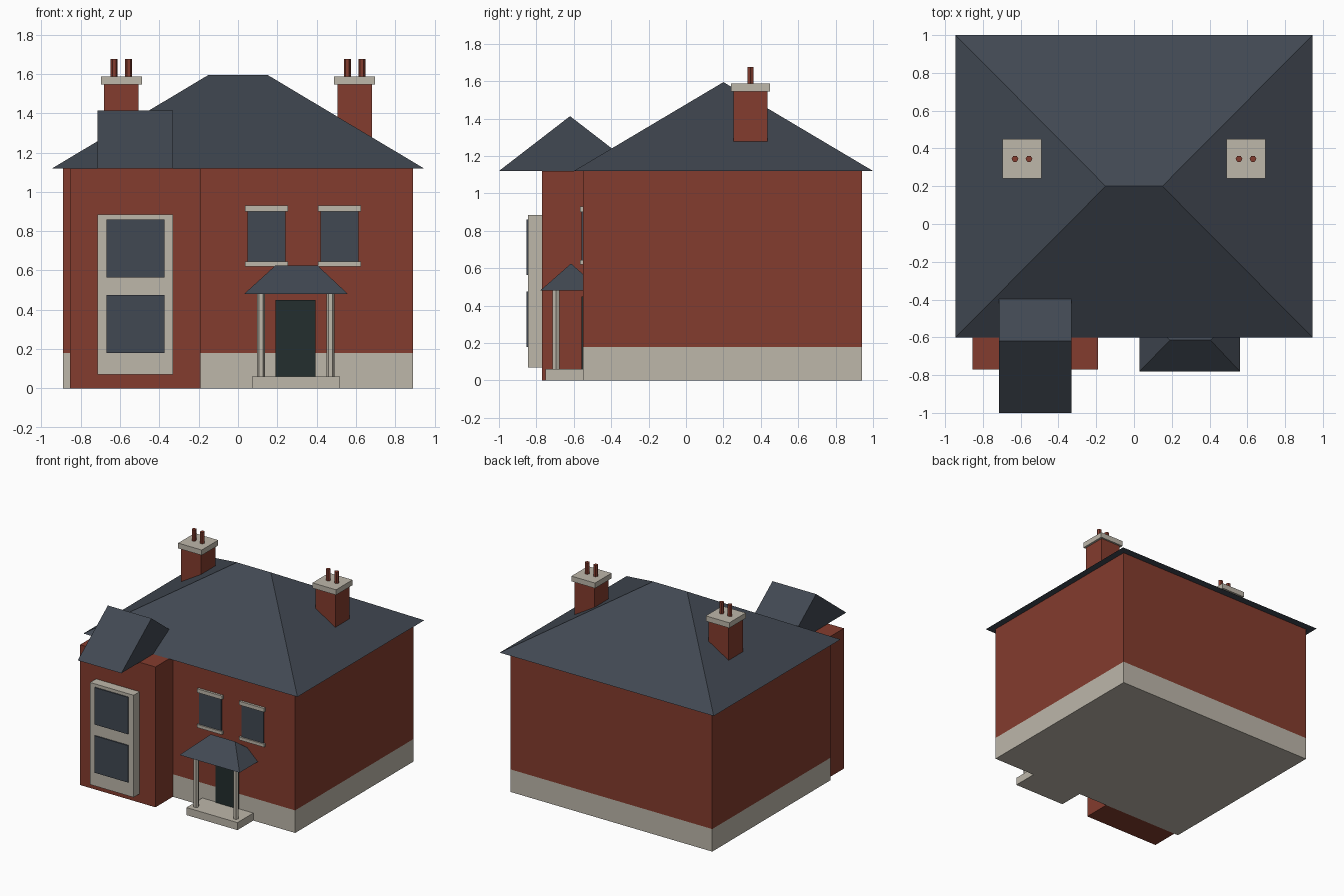
import bpy
import bmesh
import math
from mathutils import Matrix

old = bpy.data.objects.get("Cube")
if old:
    bpy.data.objects.remove(old, do_unlink=True)


def linear(v):
    v /= 255
    return v / 12.92 if v <= 0.04045 else ((v + 0.055) / 1.055) ** 2.4


def material(name, r, g, b):
    m = bpy.data.materials.new(name)
    colour = (linear(r), linear(g), linear(b), 1)
    m.use_nodes = True
    m.diffuse_color = colour
    bsdf = m.node_tree.nodes["Principled BSDF"]
    bsdf.inputs["Base Color"].default_value = colour
    bsdf.inputs["Roughness"].default_value = 0.9
    return m


BRICK = material("red brick", 132, 60, 46)
STONE = material("pale stone", 189, 183, 170)
SLATE = material("slate", 65, 72, 82)
DOOR = material("dark green paint", 35, 46, 46)


def finish(name, bm, *mats):
    bmesh.ops.recalc_face_normals(bm, faces=bm.faces)
    mesh = bpy.data.meshes.new(name)
    bm.to_mesh(mesh)
    bm.free()
    for m in mats:
        mesh.materials.append(m)
    obj = bpy.data.objects.new(name, mesh)
    bpy.context.collection.objects.link(obj)
    return obj


def box_mesh(x, y, z):
    bm = bmesh.new()
    bmesh.ops.create_cube(bm, size=1)
    for v in bm.verts:
        v.co = [lim[0] if c < 0 else lim[1] for c, lim in zip(v.co, (x, y, z))]
    return bm


def box(name, x, y, z, mat):
    return finish(name, box_mesh(x, y, z), mat)


def roof(name, x, y, z, ridge_x, mat=SLATE):
    """Closed roof with its ridge along x; a full-width ridge makes gables."""
    bm = bmesh.new()
    mid = (y[0] + y[1]) / 2
    a, b, c, d = [bm.verts.new((px, py, z[0])) for px, py in
                  ((x[0], y[0]), (x[1], y[0]), (x[1], y[1]), (x[0], y[1]))]
    e, f = [bm.verts.new((px, mid, z[1])) for px in ridge_x]
    for face in ((a, b, f, e), (c, d, e, f), (b, c, f), (d, a, e), (d, c, b, a)):
        bm.faces.new(face)
    return finish(name, bm, mat)


def hex_post(name, x, y, z, radius, mat):
    bm = bmesh.new()
    bmesh.ops.create_cone(bm, cap_ends=True, segments=6, radius1=radius,
                          radius2=radius, depth=z[1] - z[0])
    # Corners point along x
    bmesh.ops.rotate(bm, verts=bm.verts, matrix=Matrix.Rotation(math.pi / 6, 3, "Z"))
    if max(v.co.x for v in bm.verts) < radius * 0.95:
        bmesh.ops.rotate(bm, verts=bm.verts, matrix=Matrix.Rotation(math.pi / 6, 3, "Z"))
    bmesh.ops.translate(bm, verts=bm.verts, vec=(x, y, (z[0] + z[1]) / 2))
    return finish(name, bm, mat)


# Main walls, with a stone plinth coloured by height
FRONT = -0.55
PLINTH = 0.18
bm = box_mesh((-0.89, 0.89), (FRONT, 0.94), (0, 1.12))
bmesh.ops.bisect_plane(bm, geom=bm.verts[:] + bm.edges[:] + bm.faces[:],
                       plane_co=(0, 0, PLINTH), plane_no=(0, 0, 1))
for face in bm.faces:
    face.material_index = int(face.calc_center_median().z < PLINTH)
finish("main_walls", bm, BRICK, STONE)
roof("main_roof", (-0.945, 0.945), (-0.6, 1), (1.12, 1.595), (-0.15, 0.15))

# Projecting bay with its gabled roof and tall window
box("bay_walls", (-0.855, -0.19), (-0.77, FRONT), (0, 1.12), BRICK)
BAY_X = (-0.715, -0.33)
roof("bay_roof", BAY_X, (-1, -0.24), (1.12, 1.413), BAY_X)
box("bay_window_surround", BAY_X, (-0.845, -0.77), (0.07, 0.885), STONE)
for level, z in (("lower", 0.18), ("upper", 0.565)):
    box(f"bay_{level}_pane", (-0.67, -0.375), (-0.854, -0.845), (z, z + 0.295), SLATE)

# Upper windows with lintels and sills
for side, x in (("inner", 0.145), ("outer", 0.517)):
    box(f"{side}_window_pane", (x - 0.097, x + 0.097), (FRONT - 0.008, FRONT), (0.645, 0.9), SLATE)
    for part, z in (("sill", (0.62, 0.645)), ("lintel", (0.9, 0.93))):
        box(f"{side}_window_{part}", (x - 0.11, x + 0.11), (FRONT - 0.018, FRONT), z, STONE)

# Entrance: door, step, columns and hipped canopy
box("front_door", (0.19, 0.395), (FRONT - 0.008, FRONT), (0.06, 0.45), DOOR)
box("door_step", (0.07, 0.52), (-0.75, FRONT), (0, 0.06), STONE)
for side, x in (("right", 0.117), ("left", 0.47)):
    hex_post(f"{side}_porch_column", x, -0.695, (0.06, 0.48), 0.021, STONE)
roof("porch_roof", (0.03, 0.56), (-0.78, -0.45), (0.48, 0.625), (0.19, 0.405))

# Mirrored chimneys, each with a cap and two pots
for side, s in (("right", -1), ("left", 1)):
    x, y = s * 0.593, 0.345
    box(f"{side}_chimney_stack", (x - 0.088, x + 0.088), (y - 0.09, y + 0.09), (1.2, 1.545), BRICK)
    box(f"{side}_chimney_cap", (x - 0.104, x + 0.104), (y - 0.104, y + 0.104), (1.545, 1.587), STONE)
    for n, offset in enumerate((-0.037, 0.037), 1):
        hex_post(f"{side}_chimney_pot_{n}", x + offset, y, (1.587, 1.677), 0.018, BRICK)
